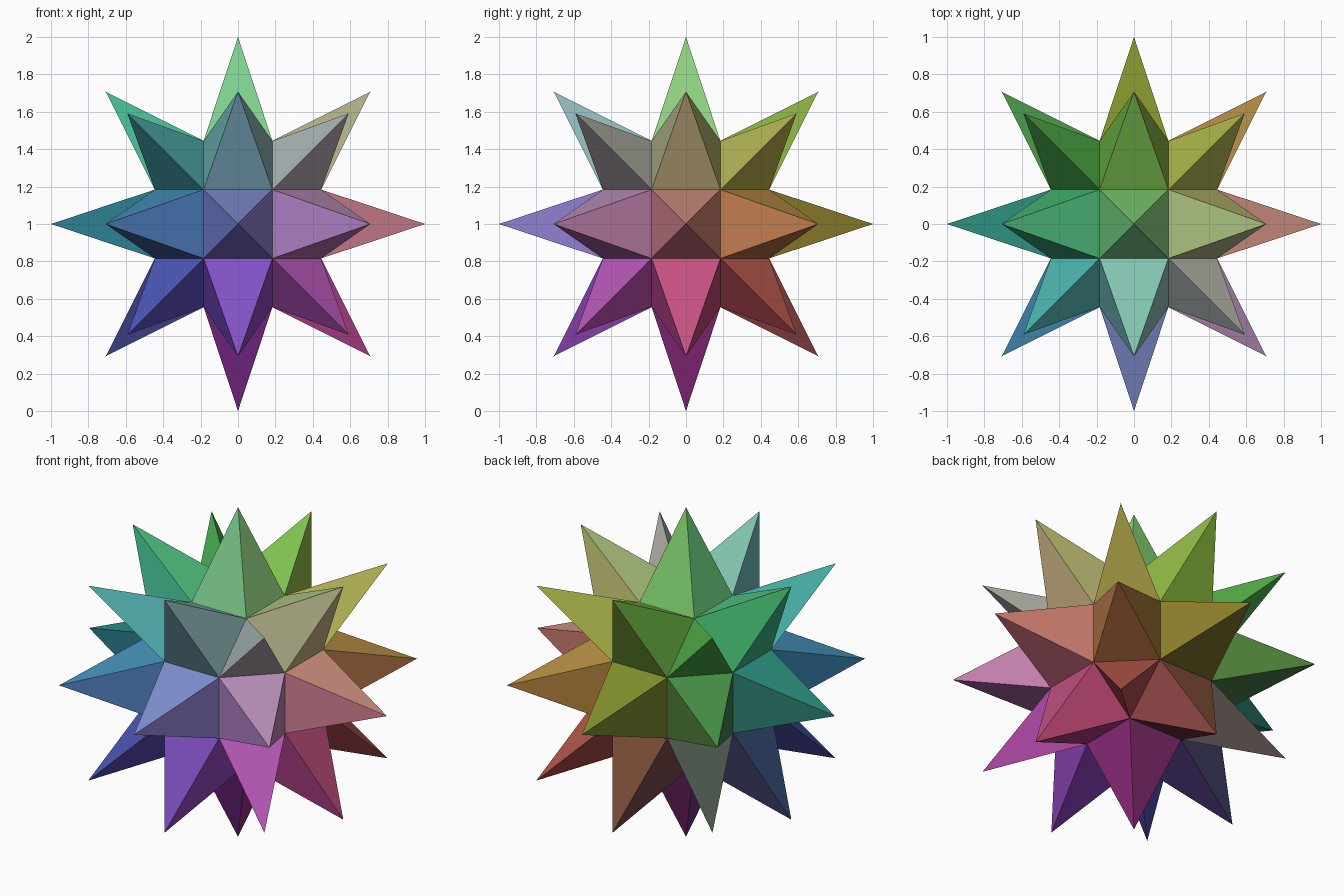
import bpy
import bmesh
import math
from itertools import product
from mathutils import Vector

if "Cube" in bpy.data.objects:
    bpy.data.objects.remove(bpy.data.objects["Cube"])

A = 0.184                          # half edge of the core faces
B = A * (1 + math.sqrt(2))         # distance from centre to square faces
SPIKE = 1 - B                      # spike height, so axis tips reach 1

# Core: rhombicuboctahedron as the hull of its 24 corners
bm = bmesh.new()
for axis in range(3):
    for signs in product((-1, 1), repeat=3):
        size = [A, A, A]
        size[axis] = B
        bm.verts.new([s * d for s, d in zip(signs, size)])
bmesh.ops.convex_hull(bm, input=bm.verts[:])
bmesh.ops.dissolve_limit(bm, angle_limit=math.radians(2),
                         verts=bm.verts[:], edges=bm.edges[:])
bmesh.ops.recalc_face_normals(bm, faces=bm.faces[:])

# Spikes: a pyramid of equal height on each of the 26 faces
bmesh.ops.poke(bm, faces=bm.faces[:], offset=SPIKE, center_mode='MEAN',
               use_relative_offset=False)
bmesh.ops.recalc_face_normals(bm, faces=bm.faces[:])

# Colours: red grows with x, green with z, blue towards the front
mesh = bpy.data.meshes.new("spiky_star")
for i, face in enumerate(bm.faces):
    c = face.calc_center_median()
    rgb = [0.5 + 0.5 * v for v in (c.x, c.z, -c.y)]
    mat = bpy.data.materials.new("facet_colour")
    mat.diffuse_color = [v ** 2.2 for v in rgb] + [1]
    mat.use_nodes = True
    mat.node_tree.nodes["Principled BSDF"].inputs["Base Color"].default_value = mat.diffuse_color
    mesh.materials.append(mat)
    face.material_index = i
    face.smooth = False

# Stand the lowest tip on the ground
bmesh.ops.translate(bm, verts=bm.verts[:], vec=Vector((0, 0, 1)))
bm.to_mesh(mesh)
bm.free()
star = bpy.data.objects.new("spiky_star", mesh)
bpy.context.collection.objects.link(star)
